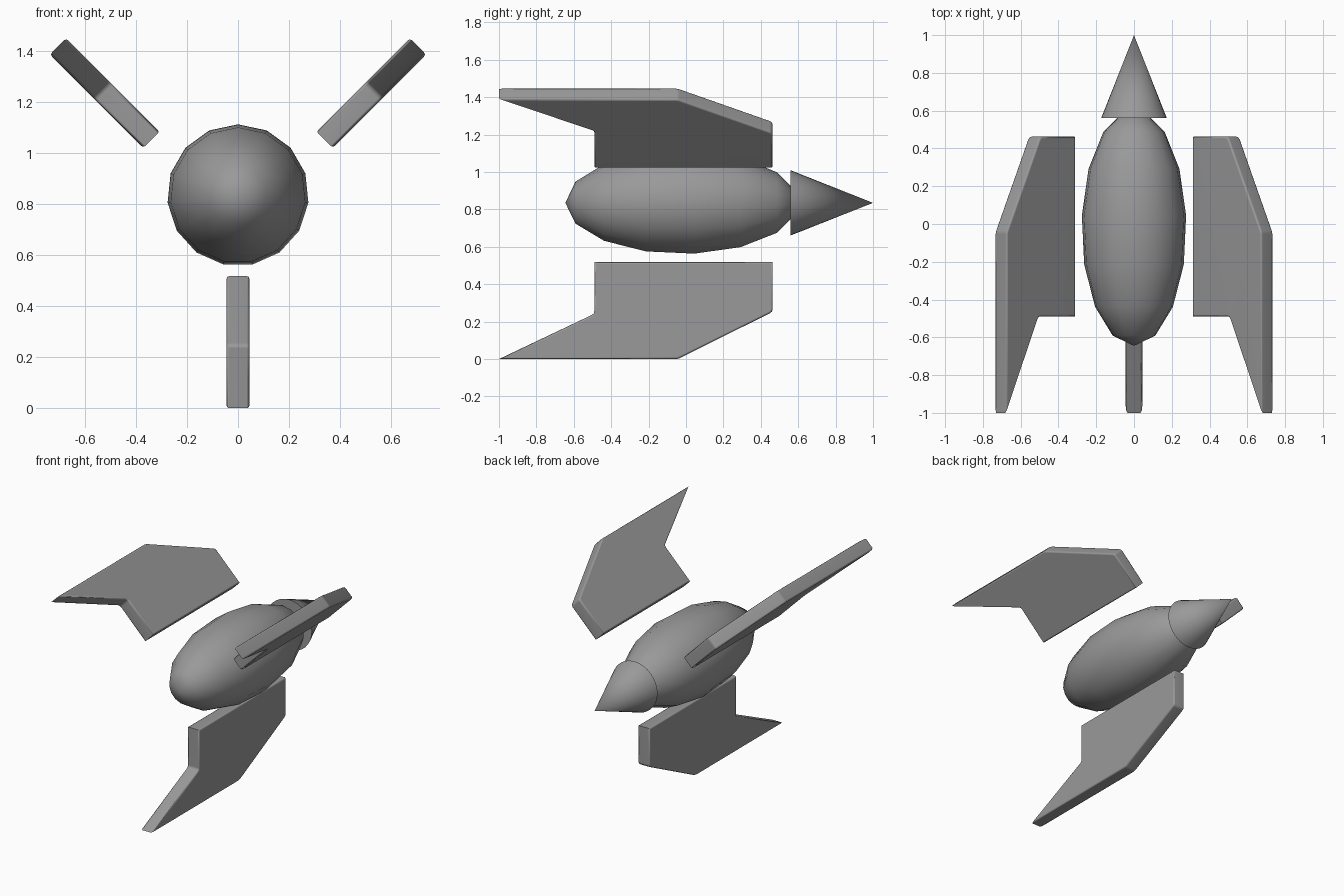
import bpy, bmesh
from math import sin, cos, pi, radians
from mathutils import Matrix, Vector

if "Cube" in bpy.data.objects:
    bpy.data.objects.remove(bpy.data.objects["Cube"])

AXIS_Z = 0.835

# Dark grey paint shared by all parts
grey = bpy.data.materials.new("dark_grey")
grey.diffuse_color = (0.32, 0.32, 0.32, 1)
grey.use_nodes = True
grey.node_tree.nodes["Principled BSDF"].inputs["Base Color"].default_value = grey.diffuse_color


def add_object(name, bm, smooth_angle):
    bmesh.ops.recalc_face_normals(bm, faces=bm.faces)
    mesh = bpy.data.meshes.new(name)
    bm.to_mesh(mesh)
    bm.free()
    mesh.materials.append(grey)
    obj = bpy.data.objects.new(name, mesh)
    bpy.context.collection.objects.link(obj)
    bpy.ops.object.select_all(action='DESELECT')
    obj.select_set(True)
    bpy.context.view_layer.objects.active = obj
    bpy.ops.object.shade_smooth_by_angle(angle=radians(smooth_angle))
    return obj


def lathe(name, profile, sides, smooth_angle):
    """Revolve (y, radius) points around the lengthwise axis."""
    bm = bmesh.new()
    rings = []
    for y, r in profile:
        n = 1 if r == 0 else sides
        rings.append([bm.verts.new((r * sin(2 * pi * i / sides), y,
                                    AXIS_Z + r * cos(2 * pi * i / sides)))
                      for i in range(n)])
    for a, b in zip(rings, rings[1:]):
        for i in range(sides):
            j = (i + 1) % sides
            quad = [a[i % len(a)], a[j % len(a)], b[j % len(b)], b[i % len(b)]]
            bm.faces.new(list(dict.fromkeys(quad)))
    return add_object(name, bm, smooth_angle)


# Body: 15-sided low-poly ellipsoid, rings every 24 degrees from the tail
body = [(-0.645, 0)]
for k in range(1, 8):
    a = radians(24 * k)
    body.append((-0.02 - 0.625 * cos(a), 0.279 * sin(a)))
body.append((0.591, 0))
lathe("body", body, 15, 60)

# Nose cone with closed base
lathe("nose_cone", [(0.56, 0), (0.56, 0.174), (1.0, 0)], 32, 30)

# Fins: swept profile as (y, distance outward from the fin root)
FIN_LENGTH, FIN_HALF = 0.518, 0.045
FIN_PROFILE = [(-0.49, 0), (0.463, 0),
               (0.463, 0.252), (0.459, 0.265), (0.448, 0.2735),
               (-0.035, 0.5135), (-0.052, 0.518), (-1.0, 0.518),
               (-0.503, 0.282), (-0.493, 0.274), (-0.49, 0.262)]


def fin(name, centre_x, centre_z, angle):
    bm = bmesh.new()
    base = bm.faces.new([bm.verts.new((-FIN_HALF, y, FIN_LENGTH / 2 - t))
                         for y, t in FIN_PROFILE])
    ext = bmesh.ops.extrude_face_region(bm, geom=[base], use_keep_orig=True)
    bmesh.ops.translate(bm, vec=Vector((2 * FIN_HALF, 0, 0)),
                        verts=[v for v in ext["geom"] if isinstance(v, bmesh.types.BMVert)])
    bmesh.ops.recalc_face_normals(bm, faces=bm.faces)
    rims = [e for e in bm.edges if abs(e.verts[0].co.x - e.verts[1].co.x) < 1e-5]
    bmesh.ops.bevel(bm, geom=rims, offset=0.011, segments=2, profile=0.5,
                    affect='EDGES')
    bm.transform(Matrix.Translation((centre_x, 0, centre_z))
                 @ Matrix.Rotation(radians(angle), 4, 'Y'))
    obj = add_object(name, bm, 50)
    # Keep the large sides flat, with only the rounded rims shaded smooth
    flat = obj.modifiers.new("flat_sides", 'WEIGHTED_NORMAL')
    flat.keep_sharp = True


fin("lower_fin", 0, FIN_LENGTH / 2, 0)
for side, s in (("right", 1), ("left", -1)):
    fin("upper_fin_" + side, s * 0.522, 1.235, s * -135)
